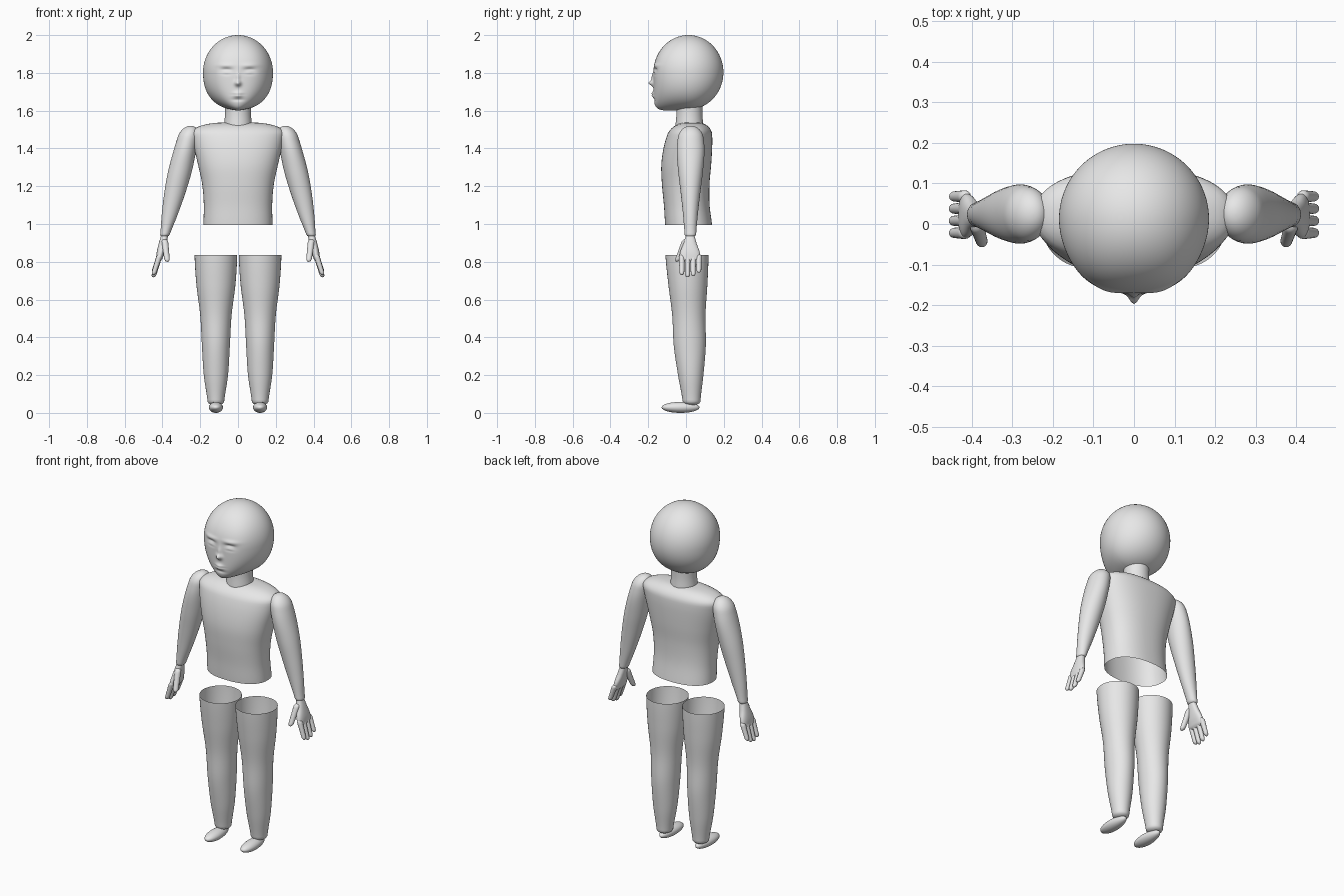
import bpy
import bmesh
from math import sin, cos, pi, sqrt, exp, copysign
from mathutils import Vector

default_cube = bpy.data.objects.get("Cube")
if default_cube:
    bpy.data.objects.remove(default_cube, do_unlink=True)

# Single plain grey for the whole figure
grey = bpy.data.materials.new("plain_grey")
grey.use_nodes = True
grey.diffuse_color = (.8, .8, .8, 1)
shader = next(node for node in grey.node_tree.nodes if node.type == "BSDF_PRINCIPLED")
shader.inputs["Base Color"].default_value = grey.diffuse_color


def finish(name, bm):
    """Turn a bmesh into a smooth shaded object."""
    bmesh.ops.recalc_face_normals(bm, faces=bm.faces)
    mesh = bpy.data.meshes.new(name)
    bm.to_mesh(mesh)
    bm.free()
    mesh.materials.append(grey)
    mesh.polygons.foreach_set("use_smooth", [True] * len(mesh.polygons))
    bpy.context.collection.objects.link(bpy.data.objects.new(name, mesh))


def sample(values, t):
    """Smooth value at fraction t along evenly spaced values."""
    last = len(values) - 1
    i = min(int(t * last), last - 1)
    t = t * last - i
    a, b = values[max(i - 1, 0)], values[i]
    c, d = values[i + 1], values[min(i + 2, last)]
    slope, bend, twist = c - a, 2 * a - 5 * b + 4 * c - d, 3 * (b - c) + d - a
    return b + t * (slope + t * (bend + t * twist)) / 2


def dome(distance, length):
    """Rounding factor near an end, one beyond the rounded length."""
    if distance >= length:
        return 1
    return sqrt(1 - (1 - distance / length) ** 2)


def limb(name, start, end, widths, depths, side=1, power=2, bow=0,
         round_start=0, round_end=0, floor=.04, rings=40, segments=40):
    """Skin level rings from start to end; rounded ends are closed, others open."""
    bm = bmesh.new()
    start, end = Vector(start), Vector(end)
    span = (end - start).length
    loops = []
    for ring in range(rings + 1):
        t = (1 - cos(pi * ring / rings)) / 2
        centre = start.lerp(end, t)
        centre.y -= bow * sin(pi * t)
        taper = dome(t * span, round_start) * dome((1 - t) * span, round_end)
        taper = floor + (1 - floor) * taper
        loop = []
        for k in range(segments):
            c, s = cos(2 * pi * k / segments), sin(2 * pi * k / segments)
            x = sample(widths, t) * taper * copysign(abs(c) ** (2 / power), c)
            y = sample(depths, t) * taper * copysign(abs(s) ** (2 / power), s)
            loop.append(bm.verts.new((side * (centre.x + x), centre.y + y, centre.z)))
        loops.append(loop)
    for low, high in zip(loops, loops[1:]):
        for k in range(segments):
            bm.faces.new((low[k - 1], low[k], high[k], high[k - 1]))
    if round_start:
        bm.faces.new(loops[0])
    if round_end:
        bm.faces.new(loops[-1])
    finish(name, bm)


def digit(name, start, end, radius, side):
    """Slightly tapered finger with round ends."""
    radii = (radius, radius * .8)
    limb(name, start, end, radii, radii, side, round_start=radius,
         round_end=radius, rings=20, segments=16)


def bulge(z, power):
    """How much fuller a superellipse is than a circle at height z."""
    return (1 - abs(z) ** power) ** (1 / power) / sqrt(1 - z * z)


# Face bumps: x, height above the eyes, spread in x, spread in z, relief
EYE_LEVEL = 1.8
FACE = {
    "nose_tip": (0, -.055, .015, .014, .024),
    "nose_bridge": (0, -.025, .01, .025, .01),
    "brow": (.065, .04, .04, .01, .006),
    "socket": (.06, .01, .03, .014, -.011),
    "eyeball": (.06, .005, .022, .01, .008),
    "upper_lid": (.06, .02, .026, .003, -.004),
    "lower_lid": (.06, -.01, .024, .003, -.003),
    "lips": (0, -.115, .022, .014, .014),
    "mouth_line": (0, -.115, .026, .003, -.009),
    "chin_hollow": (0, -.142, .03, .008, -.005),
}

# Head: a sphere with a fuller jaw and a sculpted face
bm = bmesh.new()
bmesh.ops.create_uvsphere(bm, u_segments=160, v_segments=112, radius=1)
for v in bm.verts:
    x, y, z = v.co
    front = 0
    if abs(z) < .9999:
        front = max(0, -y / sqrt(1 - z * z))
        if z < 0:
            y *= 1 + (bulge(z, 8) - 1) * front
            x *= bulge(z, 2.3)
    if front:
        y *= 1 + x * x * (1 - x * x) / 4
    v.co = (.185 * x, .013 + .185 * y, 1.803 + .197 * z)
    if z < 0:
        v.co.z -= .006 * front * z * z
    if front > .3:
        across, up = abs(v.co.x), v.co.z - EYE_LEVEL
        for bump_x, bump_z, spread_x, spread_z, relief in FACE.values():
            falloff = ((across - bump_x) / spread_x) ** 2 + ((up - bump_z) / spread_z) ** 2
            v.co.y -= relief * exp(-falloff)
finish("head", bm)

# Neck
neck_radii = (.075, .069, .07)
limb("neck", (0, .018, 1.5), (0, .018, 1.66), neck_radii, neck_radii)

# Torso shell, open at the waist, with sloping shoulders
limb("torso", (0, .014, .995), (0, .03, 1.537),
     widths=(.183, .181, .19, .213, .238, .255),
     depths=(.124, .121, .126, .132, .126, .108),
     power=2.3, bow=.023, round_end=.062, floor=.3, segments=64)

for side, label in ((1, "left"), (-1, "right")):
    # Arm with a rounded shoulder
    limb(label + "_arm", (.25, .025, 1.52), (.39, .023, .93),
         widths=(.052, .059, .063, .056, .042, .024),
         depths=(.06, .073, .066, .052, .039, .03),
         side=side, round_start=.06, round_end=.015)

    # Flat palm
    limb(label + "_palm", (.386, .022, .95), (.421, .02, .8),
         widths=(.018, .021, .021, .015), depths=(.022, .034, .052, .056),
         side=side, power=2.4, round_start=.01, round_end=.02)

    # Fingers and thumb
    for i, tip in enumerate((.73, .718, .724, .742)):
        y = .03 * i - .022
        digit(f"{label}_finger_{i + 1}", (.413, y, .84), (.448, y, tip), .0155, side)
    digit(label + "_thumb", (.389, 0, .92), (.374, -.048, .8), .018, side)

    # Leg, open at the top
    limb(label + "_leg", (.117, .005, .835), (.117, .03, .04),
         widths=(.113, .103, .083, .074, .064, .042),
         depths=(.114, .103, .088, .085, .067, .045),
         side=side, round_end=.02)

    # Foot: flattened egg, wider at the toes
    bm = bmesh.new()
    bmesh.ops.create_uvsphere(bm, u_segments=40, v_segments=24, radius=1)
    for v in bm.verts:
        x, y, z = v.co
        v.co = (side * .117 + .037 * x * (1 - y / 8), .1 * y - .029, .029 + .029 * z)
    finish(label + "_foot", bm)
